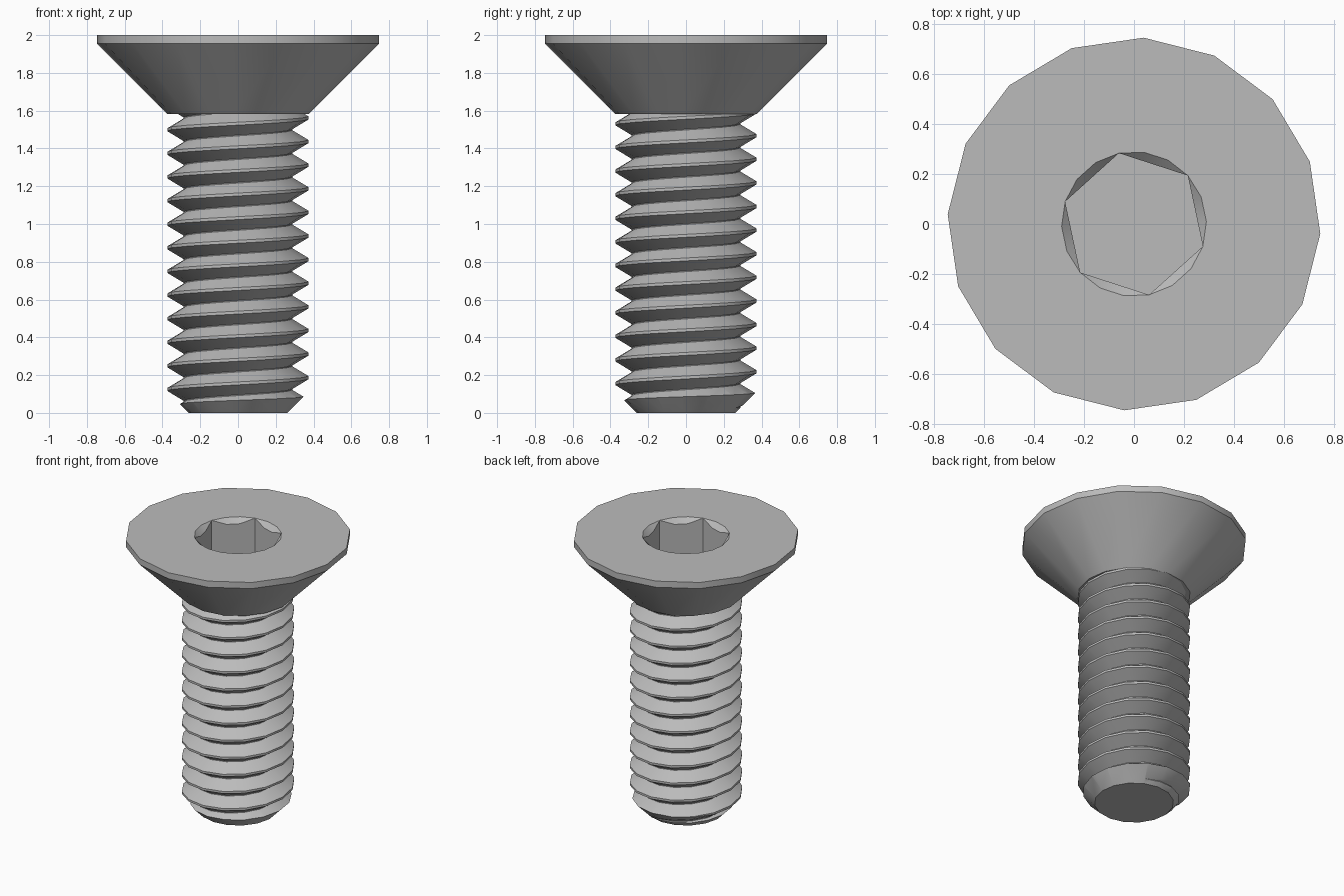
import bpy, bmesh
from math import sin, cos, pi, radians

cube = bpy.data.objects.get("Cube")
if cube:
    bpy.data.objects.remove(cube, do_unlink=True)

SIDES = 16
TURN = radians(-3)           # rotation of the round parts
TOP, NECK = 2.0, 1.583       # head top and underside
MAJOR, ROOT, PITCH = 0.375, 0.288, 0.125
HEX_R, HEX_TURN, SOCKET_FLOOR = 0.29, radians(42), 1.69

steel = bpy.data.materials.new("steel grey")
steel.use_nodes = True
GREY = (0.5, 0.5, 0.5, 1)
steel.diffuse_color = GREY
steel.node_tree.nodes["Principled BSDF"].inputs["Base Color"].default_value = GREY


def polar(bm, r, a, z):
    return bm.verts.new((r * cos(a), r * sin(a), z))


def ring(bm, r, z, n=SIDES, turn=TURN):
    return [polar(bm, r, turn + 2 * pi * i / n, z) for i in range(n)]


def bridge(bm, low, high):
    n = len(low)
    for i in range(n):
        j = (i + 1) % n
        bm.faces.new((low[i], low[j], high[j], high[i]))


def finish(bm, name):
    bmesh.ops.recalc_face_normals(bm, faces=bm.faces)
    mesh = bpy.data.meshes.new(name)
    bm.to_mesh(mesh)
    bm.free()
    mesh.materials.append(steel)
    obj = bpy.data.objects.new(name, mesh)
    bpy.context.collection.objects.link(obj)
    return obj


def activate(obj):
    bpy.ops.object.select_all(action="DESELECT")
    obj.select_set(True)
    bpy.context.view_layer.objects.active = obj


def smooth(obj):
    activate(obj)
    bpy.ops.object.shade_smooth_by_angle(angle=radians(30))


# Countersunk head: underside, cone and thin rim
bm = bmesh.new()
neck = ring(bm, MAJOR, NECK)
shoulder = ring(bm, 0.747, 1.955)
rim = ring(bm, 0.747, TOP)
bm.faces.new(neck)
bridge(bm, neck, shoulder)
bridge(bm, shoulder, rim)

# Hex socket: a conical lead-in trims the six walls into arcs
mouth, wall, floor = [], [], []
for i in range(18):
    a = HEX_TURN + 2 * pi * i / 18
    off = (i % 3) * pi / 9 - pi / 6
    r = HEX_R * cos(pi / 6) / cos(off)
    mouth.append(polar(bm, HEX_R, a, TOP))
    wall.append(mouth[-1] if i % 3 == 0 else polar(bm, r, a, TOP - (HEX_R - r)))
    floor.append(polar(bm, r, a, SOCKET_FLOOR))
bridge(bm, floor, wall)
for i in range(18):
    j = (i + 1) % 18
    corners = dict.fromkeys((wall[i], wall[j], mouth[j], mouth[i]))
    bm.faces.new(list(corners))
bm.faces.new(floor)

# Flat top around the socket mouth
edges = [bm.edges.get((loop[i - 1], loop[i])) for loop in (rim, mouth) for i in range(len(loop))]
bmesh.ops.triangle_fill(bm, edges=edges, use_beauty=True)
head = finish(bm, "head")
smooth(head)

# Threaded shank: one thread profile swept along a right-handed helix
bm = bmesh.new()
flat = PITCH / 16
flank = (PITCH - 4 * flat) / 2 + flat * 0.7
profile = [(ROOT, -flat - flank), (MAJOR, -flat), (MAJOR, flat), (ROOT, flat + flank)]
turns = 17
start = PITCH / 2 - 2 * PITCH
columns = []
for i in range(turns * SIDES + 1):
    a = 2 * pi * i / SIDES
    rise = start + PITCH * (i / SIDES + TURN / (2 * pi))
    columns.append([polar(bm, r, a + TURN, rise + z) for r, z in profile])
for i in range(len(columns) - 1):
    a, b = columns[i], columns[i + 1]
    for k in range(3):
        bm.faces.new((a[k], b[k], b[k + 1], a[k + 1]))
    if i + SIDES + 1 < len(columns):
        c, d = columns[i + SIDES], columns[i + SIDES + 1]
        bm.faces.new((a[3], b[3], d[0], c[0]))

# Close both ends with fans
open_edges = [e for e in bm.edges if e.is_boundary]
for z, pick in ((start, lambda h: h < 0.5), (start + turns * PITCH, lambda h: h > 0.5)):
    hub = bm.verts.new((0, 0, z))
    for e in open_edges:
        if pick(e.verts[0].co.z):
            bm.faces.new((e.verts[0], e.verts[1], hub))
shank = finish(bm, "threaded_shank")

# Trim the shank to length with a chamfered tip
bm = bmesh.new()
rings = [ring(bm, r, z) for r, z in ((0.263, 0), (0.463, 0.2), (0.463, NECK + 0.02))]
bm.faces.new(rings[0])
bm.faces.new(rings[-1])
for low, high in zip(rings, rings[1:]):
    bridge(bm, low, high)
cutter = finish(bm, "tip_cutter")
cutter.hide_render = True
trim = shank.modifiers.new("trim", "BOOLEAN")
trim.operation = "INTERSECT"
trim.solver = "EXACT"
trim.object = cutter
activate(shank)
bpy.ops.object.modifier_apply(modifier="trim")
bpy.data.objects.remove(cutter, do_unlink=True)
smooth(shank)
